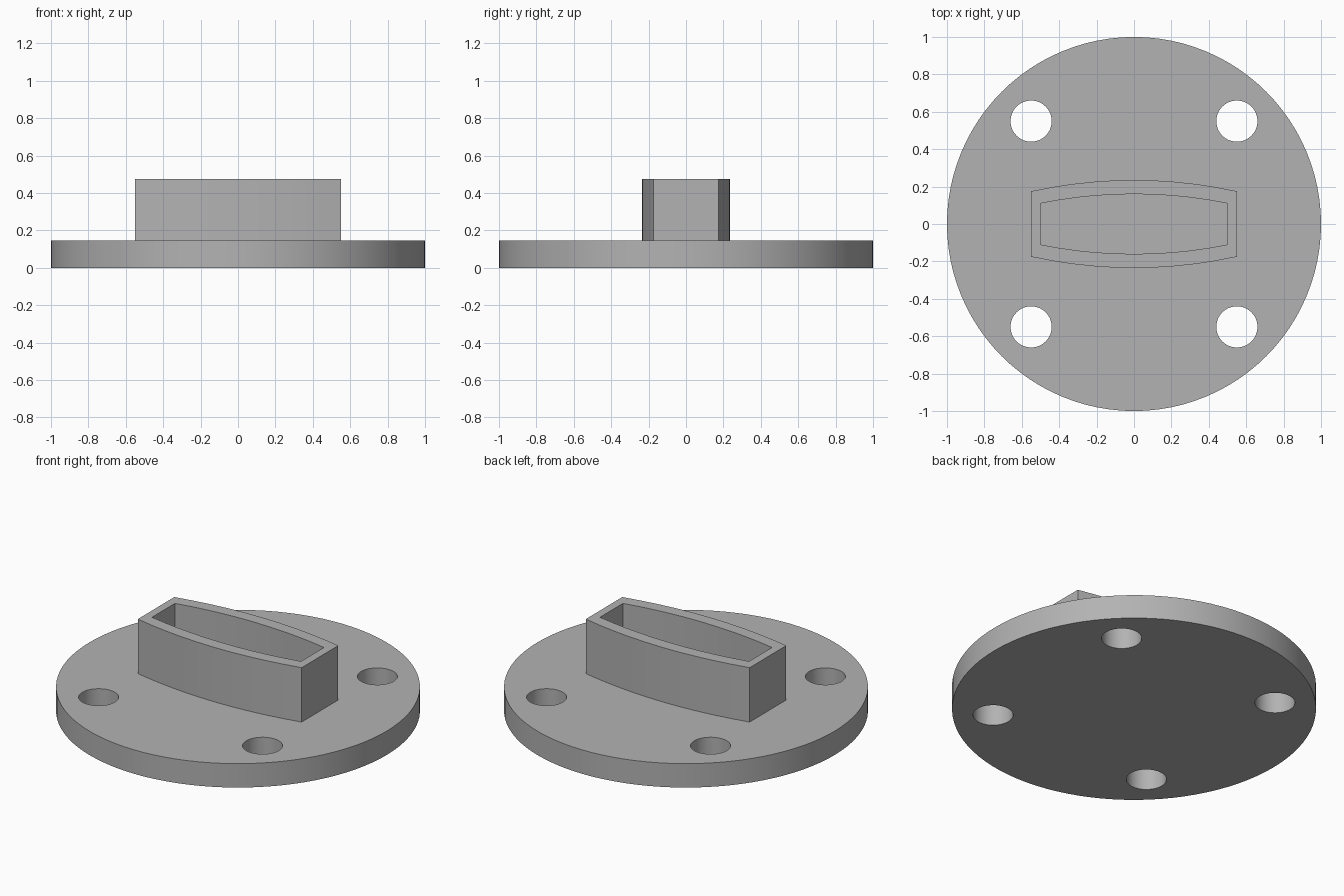
import bpy
import math

cube = bpy.data.objects.get("Cube")
if cube:
    bpy.data.objects.remove(cube, do_unlink=True)

PLATE_TOP, SOCKET_TOP = 0.145, 0.475

grey = bpy.data.materials.new("plain_grey")
grey.use_nodes = True
colour = (0.45, 0.45, 0.45, 1)
grey.diffuse_color = colour
grey.node_tree.nodes["Principled BSDF"].inputs["Base Color"].default_value = colour


def circle(cx, cy, radius, steps):
    angles = [math.tau * i / steps for i in range(steps)]
    return [(cx + radius * math.cos(a), cy + radius * math.sin(a)) for a in angles]


def bowed_rectangle(half_x, end_y, mid_y, steps=10):
    """Straight short ends joined by two shallow circular arcs."""
    sag = mid_y - end_y
    radius = (half_x ** 2 + sag ** 2) / (2 * sag)
    spread = math.asin(half_x / radius)
    arc = []
    for i in range(steps + 1):
        a = spread * (1 - 2 * i / steps)
        arc.append((radius * math.sin(a), mid_y - radius * (1 - math.cos(a))))
    return arc + [(-x, -y) for x, y in arc]


def extruded_profile(name, loops, bottom, top):
    """Fill nested outlines, leaving the inner ones open, and extrude them."""
    curve = bpy.data.curves.new(name, "CURVE")
    curve.dimensions = "2D"
    curve.fill_mode = "BOTH"
    curve.extrude = (top - bottom) / 2
    for loop in loops:
        spline = curve.splines.new("POLY")
        spline.points.add(len(loop) - 1)
        for point, (x, y) in zip(spline.points, loop):
            point.co = (x, y, 0, 1)
        spline.use_cyclic_u = True
    obj = bpy.data.objects.new(name, curve)
    obj.location.z = (bottom + top) / 2
    bpy.context.collection.objects.link(obj)
    bpy.ops.object.select_all(action="DESELECT")
    obj.select_set(True)
    bpy.context.view_layer.objects.active = obj
    bpy.ops.object.convert(target="MESH")
    obj = bpy.context.view_layer.objects.active
    # Weld the caps to the walls and face everything outward
    bpy.ops.object.mode_set(mode="EDIT")
    bpy.ops.mesh.select_all(action="SELECT")
    bpy.ops.mesh.remove_doubles(threshold=0.0005)
    bpy.ops.mesh.normals_make_consistent(inside=False)
    bpy.ops.object.mode_set(mode="OBJECT")
    bpy.ops.object.shade_smooth_by_angle(angle=math.radians(30))
    obj.data.materials.clear()
    obj.data.materials.append(grey)
    return obj


# Round base plate with four bolt holes
holes = [circle(sx * 0.55, sy * 0.55, 0.11, 48) for sx in (-1, 1) for sy in (-1, 1)]
extruded_profile("base_plate", [circle(0, 0, 1, 96)] + holes, 0, PLATE_TOP)

# Hollow socket with bowed long walls, standing on the plate
extruded_profile("socket_wall",
                 [bowed_rectangle(0.55, 0.175, 0.235), bowed_rectangle(0.5, 0.11, 0.16)],
                 PLATE_TOP, SOCKET_TOP)
